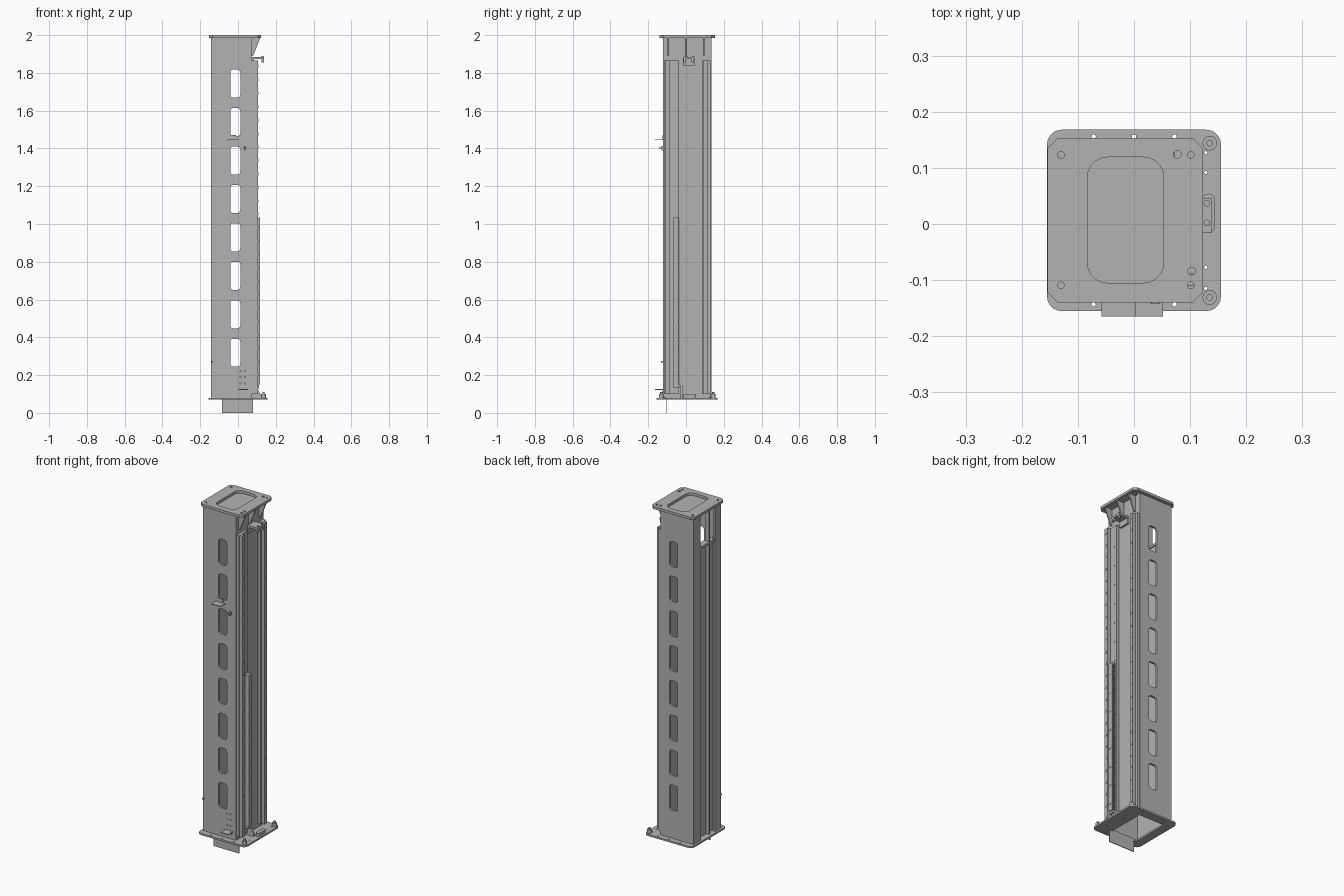
import bpy, bmesh, math
from mathutils import Matrix, Vector

cube = bpy.data.objects.get("Cube")
if cube:
    bpy.data.objects.remove(cube)

grey = bpy.data.materials.new("machine grey")
grey.use_nodes = True
grey.diffuse_color = (0.45, 0.45, 0.45, 1)
grey.node_tree.nodes["Principled BSDF"].inputs["Base Color"].default_value = grey.diffuse_color


def add_object(name, mesh):
    mesh.materials.clear()
    mesh.materials.append(grey)
    obj = bpy.data.objects.new(name, mesh)
    bpy.context.collection.objects.link(obj)
    return obj


def boxes(name, ranges):
    """One object from boxes given as (x0, x1, y0, y1, z0, z1)."""
    bm = bmesh.new()
    for x0, x1, y0, y1, z0, z1 in ranges:
        mid = Vector((x0 + x1, y0 + y1, z0 + z1)) / 2
        size = Matrix.Diagonal((x1 - x0, y1 - y0, z1 - z0, 1))
        bmesh.ops.create_cube(bm, size=1, matrix=Matrix.Translation(mid) @ size)
    mesh = bpy.data.meshes.new(name)
    bm.to_mesh(mesh)
    bm.free()
    return add_object(name, mesh)


def cylinders(name, centres, radius, depth, axis="Z", sides=16):
    bm = bmesh.new()
    turn = {"Z": Matrix(), "X": Matrix.Rotation(math.pi / 2, 4, "Y"),
            "Y": Matrix.Rotation(math.pi / 2, 4, "X")}[axis]
    for c in centres:
        bmesh.ops.create_cone(bm, cap_ends=True, segments=sides, radius1=radius, radius2=radius,
                              depth=depth, matrix=Matrix.Translation(c) @ turn)
    for f in bm.faces:
        f.smooth = len(f.verts) == 4
    for e in bm.edges:
        e.smooth = all(len(f.verts) == 4 for f in e.link_faces)
    mesh = bpy.data.meshes.new(name)
    bm.to_mesh(mesh)
    bm.free()
    return add_object(name, mesh)


def rounded(x0, x1, y0, y1, r, steps=5):
    """Rectangle outline with rounded corners; one step gives a chamfer."""
    pts = []
    corners = ((x1 - r, y1 - r), (x0 + r, y1 - r), (x0 + r, y0 + r), (x1 - r, y0 + r))
    for q, (cx, cy) in enumerate(corners):
        for i in range(steps + 1):
            a = (q + i / steps) * math.pi / 2
            pts.append((cx + r * math.cos(a), cy + r * math.sin(a)))
    return pts


def circle(x, y, r, n=14):
    return [(x + r * math.cos(i * math.tau / n), y + r * math.sin(i * math.tau / n)) for i in range(n)]


def plate(name, outlines, low, high, axis="Z"):
    """Sheet with holes: the first outline is the edge, the others are cut out."""
    curve = bpy.data.curves.new(name, "CURVE")
    curve.dimensions = "2D"
    curve.fill_mode = "BOTH"
    curve.extrude = (high - low) / 2
    for pts in outlines:
        spline = curve.splines.new("POLY")
        spline.points.add(len(pts) - 1)
        for p, (u, v) in zip(spline.points, pts):
            p.co = (u, v, 0, 1)
        spline.use_cyclic_u = True
    temp = bpy.data.objects.new(name + " outline", curve)
    bpy.context.collection.objects.link(temp)
    bpy.context.view_layer.update()
    mesh = bpy.data.meshes.new_from_object(temp.evaluated_get(bpy.context.evaluated_depsgraph_get()))
    bpy.data.objects.remove(temp)
    mid = (low + high) / 2
    bm = bmesh.new()
    bm.from_mesh(mesh)
    for v in bm.verts:
        a, b, c = v.co
        v.co = {"Z": (a, b, c + mid), "Y": (a, c + mid, b), "X": (c + mid, a, b)}[axis]
    bmesh.ops.remove_doubles(bm, verts=bm.verts, dist=0.00005)
    bmesh.ops.recalc_face_normals(bm, faces=bm.faces)
    for f in bm.faces:
        f.smooth = False
    bm.to_mesh(mesh)
    bm.free()
    return add_object(name, mesh)


LEFT, RIGHT, FRONT, BACK = -0.143, 0.072, -0.121, 0.135
FLOOR, CEILING = 0.08, 1.985

# Base plate with large opening and bolt holes
holes = [circle(x, y, 0.004) for x in (-0.072, 0, 0.072) for y in (-0.143, 0.156)]
holes += [circle(0.128, y, 0.003) for y in (-0.115, -0.077, 0.092, 0.127)]
plate("base_plate", [rounded(-0.155, 0.155, -0.155, 0.168, 0.026),
                     rounded(-0.103, 0.06, -0.103, 0.115, 0.004)] + holes, 0.07, FLOOR)

# Top plate with chamfered corners, opening and closing sheet
holes = [circle(x, y, 0.006) for x in (-0.13, 0.101) for y in (-0.109, 0.123)]
holes += [circle(0.077, 0.124, 0.007), circle(0.103, -0.084, 0.007)]
plate("top_plate", [rounded(-0.154, 0.123, -0.14, 0.153, 0.018, 1),
                    rounded(-0.083, 0.053, -0.105, 0.119, 0.036)] + holes, CEILING, 2.0)
plate("top_cover", [rounded(-0.135, RIGHT, -0.115, 0.13, 0.004)], 1.98, CEILING)

# Front and back walls with a ladder of slots
slots = [rounded(-0.041, 0.012, 1.669 - 0.2035 * i, 1.817 - 0.2035 * i, 0.015) for i in range(8)]
small = [circle(x, z, 0.003, 8) for x in (0.014, 0.036) for z in (0.155, 0.19, 0.222)]
wall = rounded(-0.105, RIGHT, FLOOR, CEILING, 0.001, 1)
plate("front_wall", [wall] + slots + small, FRONT, FRONT + 0.012, "Y")
plate("back_wall", [wall] + slots, BACK - 0.012, BACK, "Y")

# Corner posts and recessed panel of the open side
posts = []
for edge, inner, sheet in ((FRONT + 0.002, -0.062, FRONT + 0.014), (BACK - 0.001, 0.072, BACK - 0.013)):
    posts.append((LEFT, -0.104, min(edge, sheet), max(edge, sheet), FLOOR, CEILING))
    posts.append((LEFT, LEFT + 0.012, min(edge, inner), max(edge, inner), FLOOR, CEILING))
boxes("corner_posts", posts)
boxes("recessed_panel", [(-0.12, -0.112, FRONT + 0.012, BACK - 0.012, FLOOR, 1.79)])
boxes("middle_rib", [(LEFT + 0.004, -0.112, -0.025, -0.015, FLOOR, CEILING)])
boxes("crossbar", [(LEFT + 0.002, -0.105, -0.062, 0.072, 1.78, 1.793)])

# Rail side: panel, mounting strips and linear rails
boxes("rail_panel", [(RIGHT - 0.012, RIGHT, FRONT + 0.012, BACK - 0.012, FLOOR, CEILING)])
boxes("mounting_strips", [(RIGHT, 0.087, -0.117, -0.036, 0.1, 1.865),
                          (RIGHT, 0.087, 0.084, 0.131, 0.1, 1.865)])
boxes("linear_rails", [(0.087, 0.106, y - 0.011, y + 0.011, 0.1, 1.865) for y in (-0.099, 0.104)])
bolt_heights = [0.13 + 0.071 * i for i in range(25)]
cylinders("rail_bolts", [(0.106, y, z) for y in (-0.099, 0.104) for z in bolt_heights],
          0.007, 0.003, "X", 10)
cylinders("strip_screws", [(0.087, -0.056, 1.06 + 0.114 * i) for i in range(7)], 0.005, 0.003, "X", 10)

# Toothed rack with its screws
boxes("rack", [(0.087, 0.116, -0.066, -0.04, 0.15, 1.035)])
boxes("rack_teeth", [(0.1, 0.116, -0.041, -0.034, 0.153 + 0.0125 * i, 0.159 + 0.0125 * i)
                     for i in range(70)])
cylinders("rack_screws", [(0.116, -0.056, 0.193 + 0.111 * i) for i in range(8)], 0.007, 0.003, "X", 10)

# Gussets below the top plate and on the base
for i, y in enumerate((-0.095, 0.0, 0.094)):
    plate(f"top_gusset_{i + 1}", [[(RIGHT, 1.89), (0.08, 1.89), (0.118, CEILING), (RIGHT, CEILING)]],
          y - 0.004, y + 0.004, "Y")
plate("base_gusset", [[(RIGHT, FLOOR), (0.122, FLOOR), (0.122, 0.095), (0.09, 0.145), (RIGHT, 0.145)]],
      -0.03, -0.018, "Y")
boxes("rack_foot", [(RIGHT, 0.112, -0.066, -0.035, 0.135, 0.149)])

# Upper stop bracket with bumper
boxes("stop_bracket", [(RIGHT, 0.138, -0.016, 0.046, 1.873, 1.885),
                       (RIGHT, 0.084, -0.016, 0.046, 1.84, 1.873),
                       (0.125, 0.138, -0.012, 0.0, 1.855, 1.873),
                       (0.125, 0.138, 0.03, 0.042, 1.855, 1.873)])
cylinders("stop_bolts", [(0.13, y, 1.886) for y in (0.002, 0.037)], 0.006, 0.008)

# Levelling bolts and lower stop on the base
cylinders("levelling_bolts", [(0.135, y, 0.09) for y in (-0.131, 0.144)], 0.013, 0.02)
cylinders("levelling_tips", [(0.135, y, 0.1) for y in (-0.131, 0.144)], 0.006, 0.02)
plate("lower_stop", [rounded(0.122, 0.144, -0.016, 0.054, 0.01)], FLOOR, 0.098)

# Front cable brackets and hanging sheet
boxes("upper_cable_bracket", [(-0.058, 0.003, -0.165, FRONT, 1.444, 1.448),
                              (-0.045, -0.01, FRONT - 0.004, FRONT, 1.448, 1.47)])
boxes("lower_cable_bracket", [(0.003, 0.052, -0.165, FRONT, 0.122, 0.126),
                              (0.01, 0.045, FRONT - 0.004, FRONT, 0.105, 0.122)])
boxes("sensor_clip", [(0.03, 0.046, -0.143, FRONT, 1.4, 1.406), (0.032, 0.04, -0.13, FRONT, 1.388, 1.412)])
boxes("side_clip", [(-0.14, -0.132, -0.132, FRONT + 0.003, 0.268, 0.276)])
boxes("hanging_sheet", [(-0.085, 0.08, -0.106, -0.102, 0.0, 0.075)])
